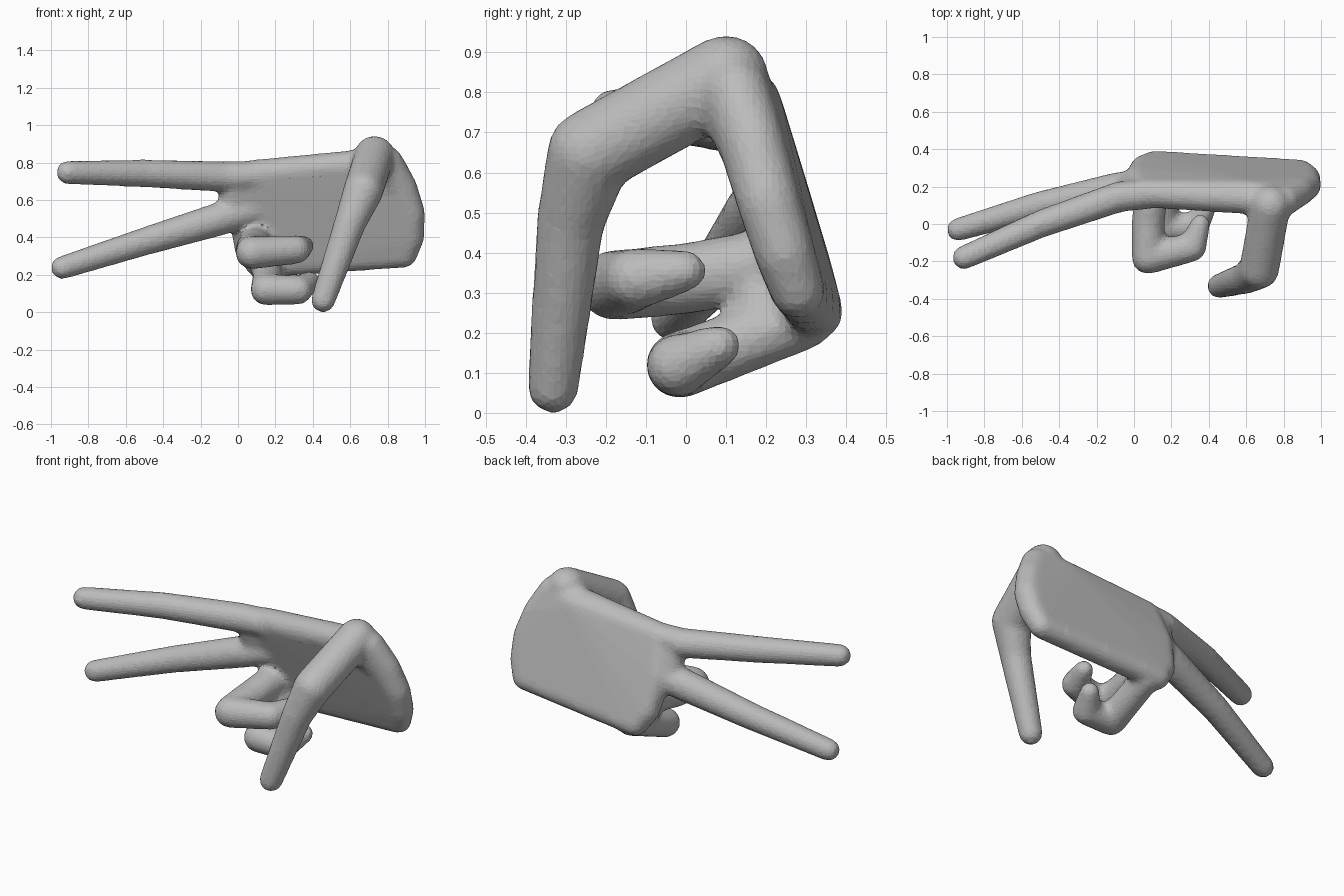
import bpy
import bmesh
from mathutils import Matrix, Vector

old = bpy.data.objects.get("Cube")
if old:
    bpy.data.objects.remove(old, do_unlink=True)

skin = bpy.data.materials.new("plain grey")
skin.use_nodes = True
grey = (0.5, 0.5, 0.5, 1)
skin.diffuse_color = grey
skin.node_tree.nodes["Principled BSDF"].inputs["Base Color"].default_value = grey


def hull(bm, balls):
    """Add the convex hull around a set of (x, y, z, radius) balls."""
    part = bmesh.new()
    for x, y, z, r in balls:
        bmesh.ops.create_icosphere(part, subdivisions=3, radius=r,
                                   matrix=Matrix.Translation(Vector((x, y, z))))
    result = bmesh.ops.convex_hull(part, input=part.verts)
    inside = {e for e in result["geom_interior"] + result["geom_unused"]
              if isinstance(e, bmesh.types.BMVert)}
    bmesh.ops.delete(part, geom=list(inside), context='VERTS')
    bmesh.ops.recalc_face_normals(part, faces=part.faces)
    mesh = bpy.data.meshes.new("part")
    part.to_mesh(mesh)
    part.free()
    bm.from_mesh(mesh)
    bpy.data.meshes.remove(mesh)


def finger(bm, joints):
    """Chain of tapered capsules through the joints."""
    for a, b in zip(joints, joints[1:]):
        hull(bm, (a, b))


bm = bmesh.new()

# Palm slab, leaning back towards its lower edge, with a rounded wrist end
hull(bm, [(0.06, 0.165, 0.735, 0.078), (0.62, 0.16, 0.775, 0.078),
          (0.80, 0.125, 0.80, 0.085), (0.88, 0.17, 0.67, 0.078),
          (0.922, 0.205, 0.53, 0.079), (0.922, 0.245, 0.40, 0.075),
          (0.89, 0.278, 0.305, 0.068), (0.11, 0.325, 0.25, 0.068),
          (0.05, 0.30, 0.34, 0.07), (0.02, 0.235, 0.54, 0.075)])

# Two stretched fingers and the web between them
finger(bm, [(0.12, 0.165, 0.73, 0.08), (-0.08, 0.145, 0.725, 0.083),
            (-0.5, 0.0, 0.742, 0.075), (-0.91, -0.18, 0.747, 0.064)])
finger(bm, [(0.1, 0.225, 0.55, 0.08), (-0.1, 0.185, 0.498, 0.09),
            (-0.5, 0.10, 0.378, 0.076), (-0.94, -0.03, 0.238, 0.063)])
hull(bm, [(-0.03, 0.165, 0.69, 0.07), (-0.035, 0.2, 0.55, 0.07),
          (0.1, 0.21, 0.6, 0.07)])

# Two curled fingers and the web between them
finger(bm, [(0.1, 0.25, 0.38, 0.09), (0.075, 0.0, 0.335, 0.09),
            (0.075, -0.18, 0.318, 0.089), (0.31, -0.125, 0.335, 0.078),
            (0.355, 0.0, 0.355, 0.053)])
finger(bm, [(0.165, 0.295, 0.235, 0.078), (0.15, -0.015, 0.12, 0.085),
            (0.32, -0.02, 0.118, 0.079), (0.385, 0.085, 0.168, 0.054)])
hull(bm, [(0.1, 0.19, 0.34, 0.075), (0.15, 0.19, 0.22, 0.075),
          (0.13, 0.28, 0.28, 0.075)])

# Thumb, bridging forward and then hanging down
finger(bm, [(0.82, 0.155, 0.68, 0.08), (0.73, 0.1, 0.837, 0.108),
            (0.67, -0.24, 0.65, 0.108), (0.60, -0.288, 0.48, 0.086),
            (0.455, -0.332, 0.063, 0.066)])

mesh = bpy.data.meshes.new("hand")
bm.to_mesh(mesh)
bm.free()
mesh.materials.append(skin)
hand = bpy.data.objects.new("hand", mesh)
bpy.context.collection.objects.link(hand)

# Fuse the parts into one soft, lightly faceted skin
fuse = hand.modifiers.new("fuse", 'REMESH')
fuse.mode = 'VOXEL'
fuse.voxel_size = 0.016
soften = hand.modifiers.new("soften", 'SMOOTH')
soften.factor = 0.5
soften.iterations = 12
facet = hand.modifiers.new("facet", 'DECIMATE')
facet.ratio = 0.3
